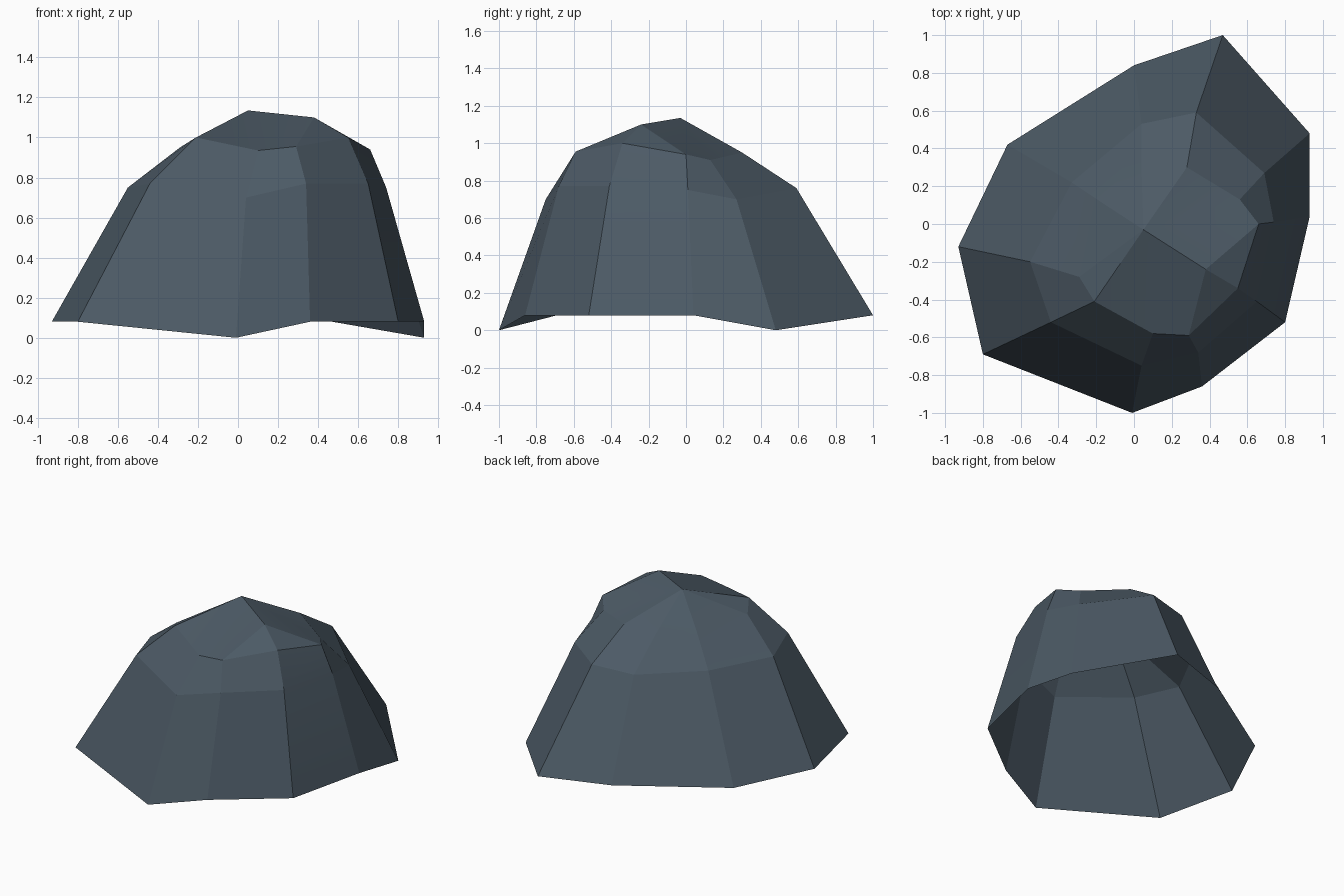
import bpy
import bmesh
import math

# Remove the default object only
default_cube = bpy.data.objects.get("Cube")
if default_cube:
    bpy.data.objects.remove(default_cube, do_unlink=True)


def make_material(name, colour):
    material = bpy.data.materials.new(name)
    material.use_nodes = True
    material.diffuse_color = colour
    material.node_tree.nodes["Principled BSDF"].inputs["Base Color"].default_value = colour
    return material


def add_ring(bm, points):
    return [bm.verts.new(point) for point in points]


def bridge_rings(bm, lower, upper):
    count = len(lower)
    for i in range(count):
        j = (i + 1) % count
        bm.faces.new((lower[i], lower[j], upper[j], upper[i]))


# Three uneven contours, counter-clockwise from the front left corner
base = 0.08
rim_points = [
    (-0.80, -0.69, base), (-0.01, -1, 0), (0.36, -0.86, base),
    (0.80, -0.52, base), (0.93, 0.04, base), (0.93, 0.48, 0),
    (0.47, 1, base), (0, 0.84, base), (-0.67, 0.42, base), (-0.93, -0.12, base),
]
waist_points = [
    (-0.44, -0.52, 0.77), (0.04, -0.75, 0.70), (0.34, -0.68, 0.77),
    (0.65, -0.41, 0.77), (0.74, 0.01, 0.75), (0.69, 0.27, 0.70),
    (0.33, 0.59, 0.76), (0.04, 0.53, 0.74), (-0.33, 0.22, 0.75), (-0.55, -0.20, 0.75),
]
shoulder_points = [
    (-0.21, -0.41, 1), (0.10, -0.58, 0.935), (0.29, -0.59, 0.955),
    (0.55, -0.34, 1), (0.66, 0, 0.94), (0.56, 0.13, 0.91),
    (0.28, 0.30, 0.95), (0.04, 0.28, 0.94), (-0.15, 0.10, 0.95), (-0.29, -0.28, 0.95),
]

bm = bmesh.new()
rim, waist, shoulder = [
    add_ring(bm, points) for points in (rim_points, waist_points, shoulder_points)
]

# Sloping sides, left open underneath
bridge_rings(bm, rim, waist)
bridge_rings(bm, waist, shoulder)

# Cap: a peak and a short ridge running to the front right shoulder
peak = bm.verts.new((0.05, -0.03, 1.135))
ridge = bm.verts.new((0.38, -0.24, 1.10))
ridge_sides = (2, 3)
for i, corner in enumerate(shoulder):
    following = shoulder[(i + 1) % len(shoulder)]
    bm.faces.new((corner, following, ridge if i in ridge_sides else peak))
bm.faces.new((shoulder[2], ridge, peak))
bm.faces.new((ridge, shoulder[4], peak))

mesh = bpy.data.meshes.new("rock_shell")
bm.to_mesh(mesh)
bm.free()
rock = bpy.data.objects.new("rock_shell", mesh)
bpy.context.collection.objects.link(rock)
mesh.materials.append(make_material("dark slate", (0.073, 0.103, 0.132, 1)))

# Crisp facets, with only the shallowest creases softened
bpy.ops.object.select_all(action="DESELECT")
rock.select_set(True)
bpy.context.view_layer.objects.active = rock
bpy.ops.object.shade_smooth_by_angle(angle=math.radians(12))
